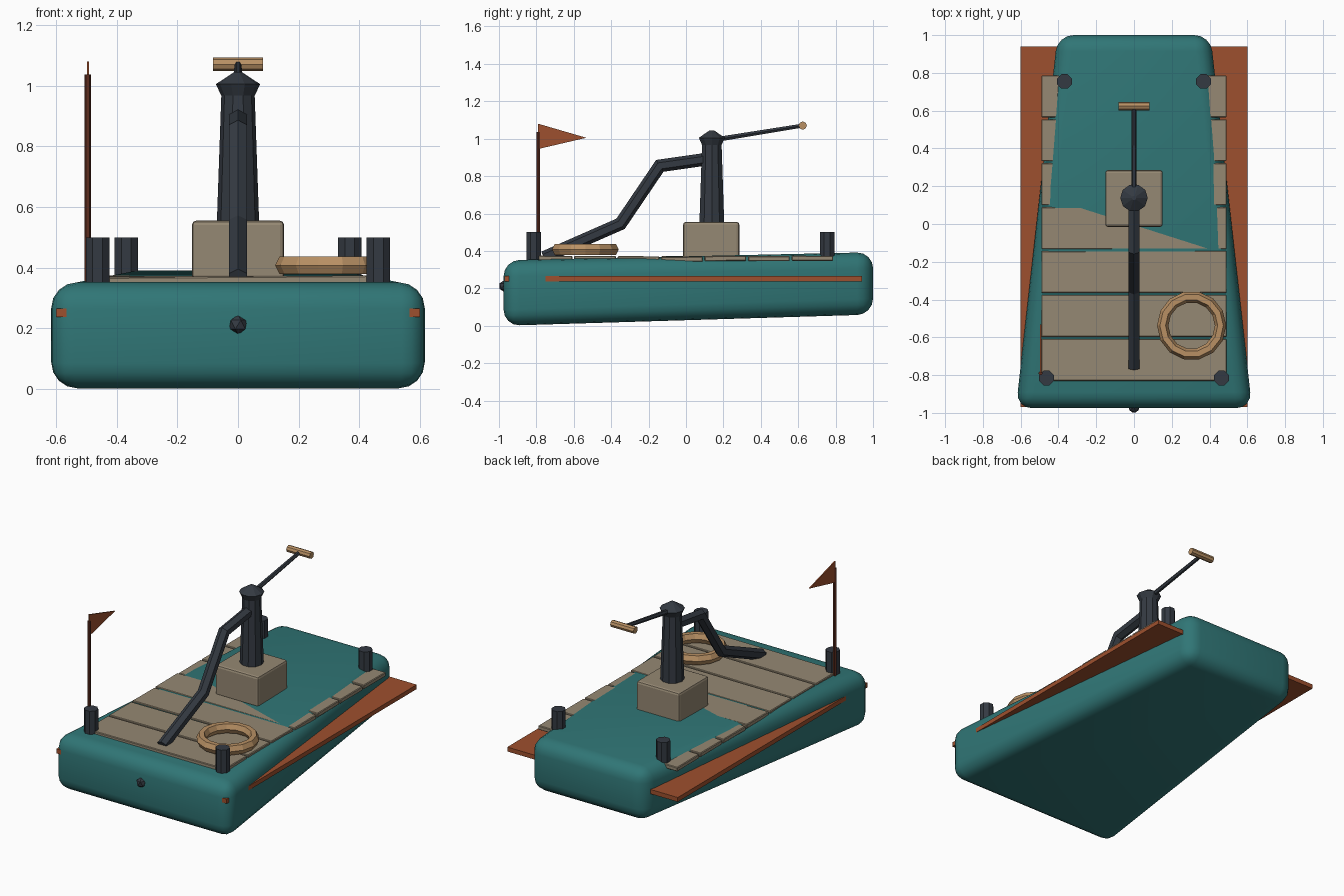
import bpy, bmesh, math, random
from mathutils import Vector, Matrix

if "Cube" in bpy.data.objects:
    bpy.data.objects.remove(bpy.data.objects["Cube"])

random.seed(4)

def material(name, r, g, b):
    lin = [((c / 255 + 0.055) / 1.055) ** 2.4 for c in (r, g, b)]
    m = bpy.data.materials.new(name)
    m.diffuse_color = (*lin, 1)
    m.use_nodes = True
    m.node_tree.nodes["Principled BSDF"].inputs["Base Color"].default_value = m.diffuse_color
    return m

TEAL = material("teal paint", 48, 118, 118)
RUST = material("rust orange", 158, 80, 46)
TAN = material("weathered wood", 149, 136, 115)
ROPE = material("rope tan", 184, 144, 100)
SLATE = material("dark slate", 52, 58, 66)
BROWN = material("dark brown", 92, 44, 30)

def finish(bm, name, mat, bevel=0, segments=1, smooth=False):
    bmesh.ops.recalc_face_normals(bm, faces=bm.faces)
    if bevel:
        bmesh.ops.bevel(bm, geom=bm.edges[:], offset=bevel, segments=segments,
                        profile=0.5, affect='EDGES')
    me = bpy.data.meshes.new(name)
    bm.to_mesh(me)
    bm.free()
    if smooth:
        me.shade_smooth()
    ob = bpy.data.objects.new(name, me)
    bpy.context.collection.objects.link(ob)
    me.materials.append(mat)
    return ob

def box(name, mat, lo, hi, bevel=0, segments=1, tilt=(0, 0)):
    bm = bmesh.new()
    lo, hi = Vector(lo), Vector(hi)
    bmesh.ops.create_cube(bm, size=1)
    m = (Matrix.Translation((lo + hi) / 2) @ Matrix.Rotation(tilt[0], 4, 'X')
         @ Matrix.Rotation(tilt[1], 4, 'Y') @ Matrix.Diagonal((*(hi - lo), 1)))
    bm.transform(m)
    return finish(bm, name, mat, bevel, segments)

def tube(name, mat, path, radii, sides, turn=0):
    """Sweep a regular polygon along a path with mitred joints and capped ends."""
    pts = [Vector(p) for p in path]
    bm = bmesh.new()
    rings = []
    for i, p in enumerate(pts):
        a = (p - pts[i - 1]).normalized() if i else (pts[1] - p).normalized()
        b = (pts[i + 1] - p).normalized() if i < len(pts) - 1 else a
        t = (a + b).normalized()
        side = Vector((0, 1, 0)) if abs(t.x) > 0.9 else Vector((1, 0, 0))
        up = t.cross(side).normalized()
        stretch = 1 / max(0.5, t.dot(a))
        ring = []
        for k in range(sides):
            w = 2 * math.pi * k / sides + turn
            ring.append(bm.verts.new(p + side * radii[i] * math.cos(w)
                                     + up * radii[i] * stretch * math.sin(w)))
        rings.append(ring)
    for r, s in zip(rings, rings[1:]):
        for k in range(sides):
            n = (k + 1) % sides
            bm.faces.new((r[k], r[n], s[n], s[k]))
    bm.faces.new(rings[0])
    bm.faces.new(rings[-1])
    return finish(bm, name, mat)

# Hull: tapered, rising towards the back, rounded all round
bm = bmesh.new()
bmesh.ops.create_cube(bm, size=2)
for v in bm.verts:
    back, top = v.co.y > 0, v.co.z > 0
    v.co = ((0.405 if back else 0.625) * v.co.x, 1.0 if back else -0.975,
            (0.393 if top else 0.06) if back else (0.35 if top else 0.0))
hull = finish(bm, "hull", TEAL, bevel=0.085, segments=4, smooth=True)

# Rubbing strake: flat slab showing along both sides of the hull
box("rubbing_strake", RUST, (-0.6, -0.97, 0.237), (0.6, 0.94, 0.265))

# Deck planks, each slightly uneven
for i in range(7):
    y = -0.83 + i * 0.2325
    box(f"deck_plank_{i + 1}", TAN, (-0.49, y, 0.344), (0.49, y + 0.222, 0.371), 0.004, 1,
        (random.uniform(-0.008, 0.008), random.uniform(-0.008, 0.008)))

# Mooring bollards
for end, x, y, z in (("front", 0.463, -0.815, 0.34), ("back", 0.368, 0.755, 0.36)):
    for s, label in ((-1, "left"), (1, "right")):
        tube(f"{end}_{label}_bollard", SLATE, [(s * x, y, z), (s * x, y, 0.5)],
             (0.042, 0.042), 8, math.pi / 8)

# Crane base and post with flared conical cap
box("crane_base", TAN, (-0.152, -0.015, 0.36), (0.152, 0.285, 0.555), 0.014, 2)
tube("crane_post", SLATE, [(0, 0.138, z) for z in (0.54, 0.967, 1.005, 1.045)],
     (0.07, 0.055, 0.073, 0.012), 10)

# Jointed arm reaching down to the front deck
tube("crane_arm", SLATE, [(0, 0.12, 0.892), (0, -0.14, 0.855), (0, -0.35, 0.545),
                          (0, -0.76, 0.365)], (0.034,) * 4, 6, math.pi / 6)

# Tiller rod and cross handle
tube("tiller_rod", SLATE, [(0, 0.14, 0.992), (0, 0.61, 1.068)], (0.015, 0.012), 6)
tube("tiller_handle", ROPE, [(-0.082, 0.624, 1.07), (0.082, 0.624, 1.07)],
     (0.022, 0.022), 8)

# Rope ring lying on the deck
bm = bmesh.new()
N, M = 14, 6
grid = [[bm.verts.new(((0.153 + 0.03 * math.cos(b)) * math.cos(a) + 0.305,
                       (0.153 + 0.03 * math.cos(b)) * math.sin(a) - 0.538,
                       0.408 + 0.034 * math.sin(b)))
         for b in (2 * math.pi * j / M for j in range(M))]
        for a in (2 * math.pi * i / N for i in range(N))]
for i in range(N):
    for j in range(M):
        p, q, k = grid[i], grid[(i + 1) % N], (j + 1) % M
        bm.faces.new((p[j], q[j], q[k], p[k]))
finish(bm, "rope_ring", ROPE)

# Flag pole and pennant
tube("flag_pole", BROWN, [(-0.495, -0.79, 0.33), (-0.495, -0.79, 1.037)], (0.011, 0.011), 6)
bm = bmesh.new()
tri = [(-0.79, 0.945), (-0.533, 1.005), (-0.79, 1.08)]
a, b = [[bm.verts.new((x, y, z)) for y, z in tri] for x in (-0.498, -0.491)]
bm.faces.new(a)
bm.faces.new(b)
for i in range(3):
    j = (i + 1) % 3
    bm.faces.new((a[i], a[j], b[j], b[i]))
finish(bm, "pennant", RUST)

# Bow knob
bm = bmesh.new()
bmesh.ops.create_icosphere(bm, subdivisions=1, radius=0.033,
                           matrix=Matrix.Translation((0, -0.969, 0.212)))
finish(bm, "bow_knob", SLATE)
